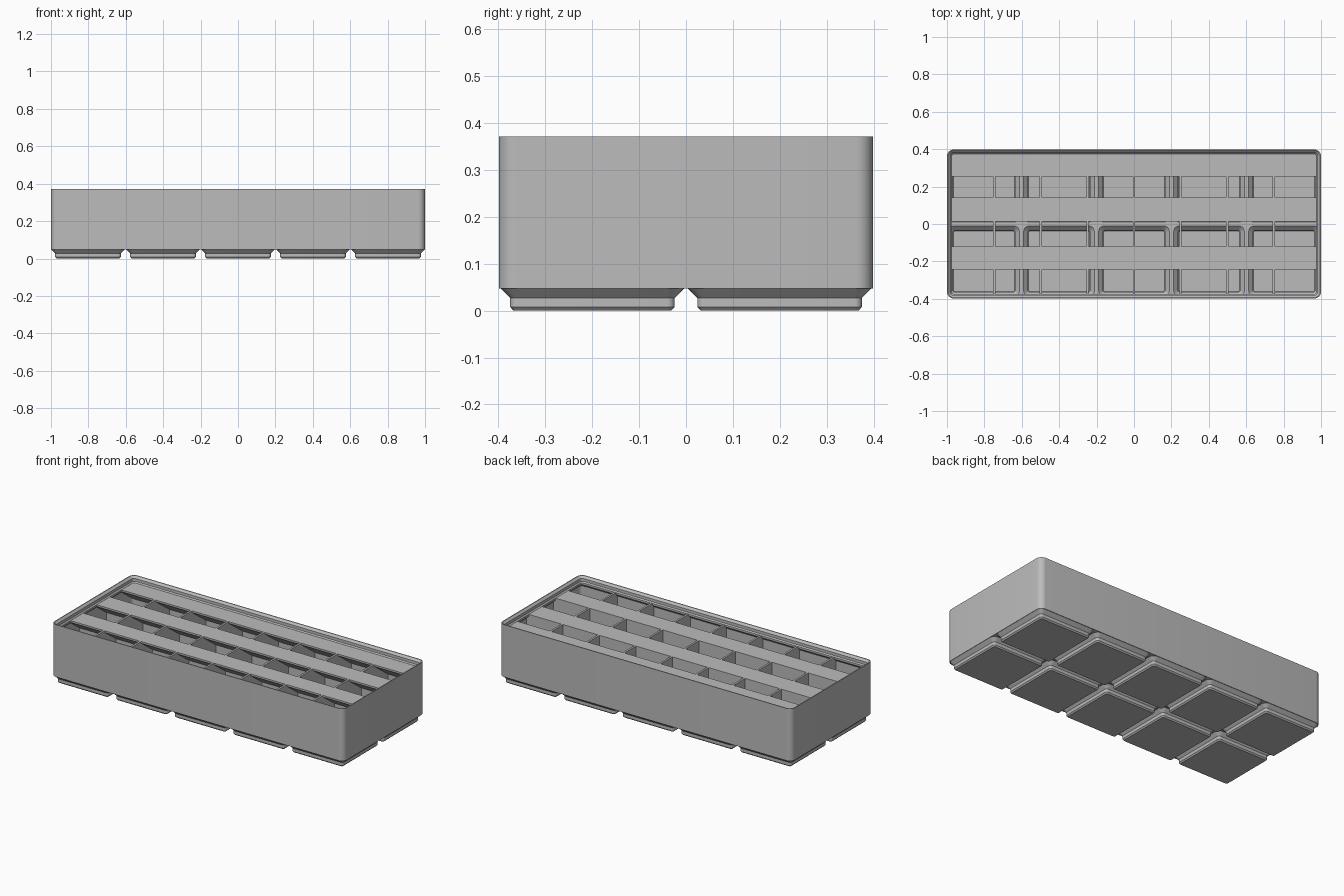
import bpy, bmesh, math

cube = bpy.data.objects.get("Cube")
if cube:
    bpy.data.objects.remove(cube, do_unlink=True)

HX, HY, TOP = 1.0, 0.3985, 0.3705       # half width, half depth, rim height
PITCH, HALF_CELL = 0.401, 0.2005        # foot grid
SHELF_Z = 0.334
CELLS = [((i - 2) * PITCH, (j - 0.5) * PITCH * 0.995) for i in range(5) for j in range(2)]

grey = bpy.data.materials.new("plain_grey")
grey.use_nodes = True
colour = (0.5, 0.5, 0.5, 1)
grey.diffuse_color = colour
grey.node_tree.nodes["Principled BSDF"].inputs["Base Color"].default_value = colour


def finish(name, bm):
    bmesh.ops.recalc_face_normals(bm, faces=bm.faces)
    mesh = bpy.data.meshes.new(name)
    bm.to_mesh(mesh)
    bm.free()
    mesh.materials.append(grey)
    ob = bpy.data.objects.new(name, mesh)
    bpy.context.collection.objects.link(ob)
    return ob


def loft(bm, cx, cy, hx, hy, profile, seg=7):
    """Stack rounded rectangles; profile rows are (inset, z, corner radius)."""
    rings = []
    for inset, z, r in profile:
        ring = []
        for k, (sx, sy) in enumerate(((1, 1), (-1, 1), (-1, -1), (1, -1))):
            for s in range(seg + 1):
                a = math.pi / 2 * (k + s / seg)
                ring.append(bm.verts.new((cx + sx * (hx - inset - r) + r * math.cos(a),
                                          cy + sy * (hy - inset - r) + r * math.sin(a), z)))
        rings.append(ring)
    for low, high in zip(rings, rings[1:]):
        for i in range(len(low)):
            j = (i + 1) % len(low)
            bm.faces.new((low[i], low[j], high[j], high[i]))
    bm.faces.new(rings[0])
    bm.faces.new(rings[-1])


def prism(bm, points, axis, start, end):
    """Extrude a 2D outline (other axis, z) along x or y."""
    def place(t, p):
        return (t, p[0], p[1]) if axis == "x" else (p[0], t, p[1])
    a = [bm.verts.new(place(start, p)) for p in points]
    b = [bm.verts.new(place(end, p)) for p in points]
    bm.faces.new(a)
    bm.faces.new(b)
    for i in range(len(a)):
        j = (i + 1) % len(a)
        bm.faces.new((a[i], a[j], b[j], b[i]))


def combine(ob, other, operation, keep=False):
    mod = ob.modifiers.new("cut", "BOOLEAN")
    mod.operation, mod.solver, mod.object = operation, "EXACT", other
    bpy.context.view_layer.objects.active = ob
    bpy.ops.object.modifier_apply(modifier=mod.name)
    if not keep:
        bpy.data.objects.remove(other, do_unlink=True)


def solid(name, d):
    """Outer form with its ten stepped feet, shrunk by d."""
    bm = bmesh.new()
    loft(bm, 0, 0, HX, HY, [(d, 0.0475 + d, 0.036), (d, TOP - d, 0.036)])
    ob = finish(name, bm)
    bm = bmesh.new()
    for cx, cy in CELLS:
        loft(bm, cx, cy, HALF_CELL, HALF_CELL,
             [(0.0325 + d, d, 0.008), (0.0252 + d, 0.0076, 0.0153), (0.0252 + d, 0.027, 0.0153),
              (0.0035 + d, 0.0487, 0.035), (0.0035 + d, 0.053, 0.035)])
    combine(ob, finish("feet", bm), "UNION")
    return ob


# Outer bin with stacking rim and hollow feet
bin_body = solid("bin_body", 0)
bm = bmesh.new()
loft(bm, 0, 0, HX, HY,
     [(0.0091, 0.0547, 0.027), (0.0091, 0.307, 0.027), (0.0248, 0.3227, 0.0115),
      (0.0248, 0.3342, 0.0115), (0.0181, 0.3408, 0.018), (0.0181, 0.3581, 0.018),
      (0.0027, 0.3735, 0.033)])
combine(bin_body, finish("main_cavity", bm), "DIFFERENCE")
bm = bmesh.new()
for cx, cy in CELLS:
    loft(bm, cx, cy, HALF_CELL, HALF_CELL,
         [(0.0385, 0.009, 0.008), (0.035, 0.0125, 0.0115), (0.035, 0.0312, 0.0115),
          (0.012, 0.0542, 0.027), (0.012, 0.07, 0.027)])
combine(bin_body, finish("foot_cavities", bm), "DIFFERENCE")

# Dividers and label shelves, trimmed to stay inside the bin
trim = solid("trim_form", 0.004)
trim.hide_render = True
T = 0.006


def wall(c):
    return [(c - T, -0.01), (c + T, -0.01), (c + T, SHELF_Z), (c - T, SHELF_Z)]


bm = bmesh.new()
for i in range(-3, 4):
    prism(bm, wall(i * 0.249), "y", -0.42, 0.42)
cross_dividers = finish("cross_dividers", bm)

bm = bmesh.new()
for y in (0.136, -0.126):
    prism(bm, wall(y), "x", -1.1, 1.1)
long_dividers = finish("long_dividers", bm)

bm = bmesh.new()
for front, back in ((0.254, 0.42), (0.013, 0.136), (-0.243, -0.126)):
    drop = 0.73 * (back - front)
    prism(bm, [(front, SHELF_Z), (back, SHELF_Z), (back, SHELF_Z - 0.011 - drop),
               (front, SHELF_Z - 0.011)], "x", -1.1, 1.1)
label_shelves = finish("label_shelves", bm)

for ob in (cross_dividers, long_dividers, label_shelves):
    combine(ob, trim, "INTERSECT", keep=True)
bpy.data.objects.remove(trim, do_unlink=True)

for ob in (bin_body, cross_dividers, long_dividers, label_shelves):
    bpy.ops.object.select_all(action="DESELECT")
    ob.select_set(True)
    bpy.context.view_layer.objects.active = ob
    bpy.ops.object.shade_smooth_by_angle(angle=math.radians(30))
